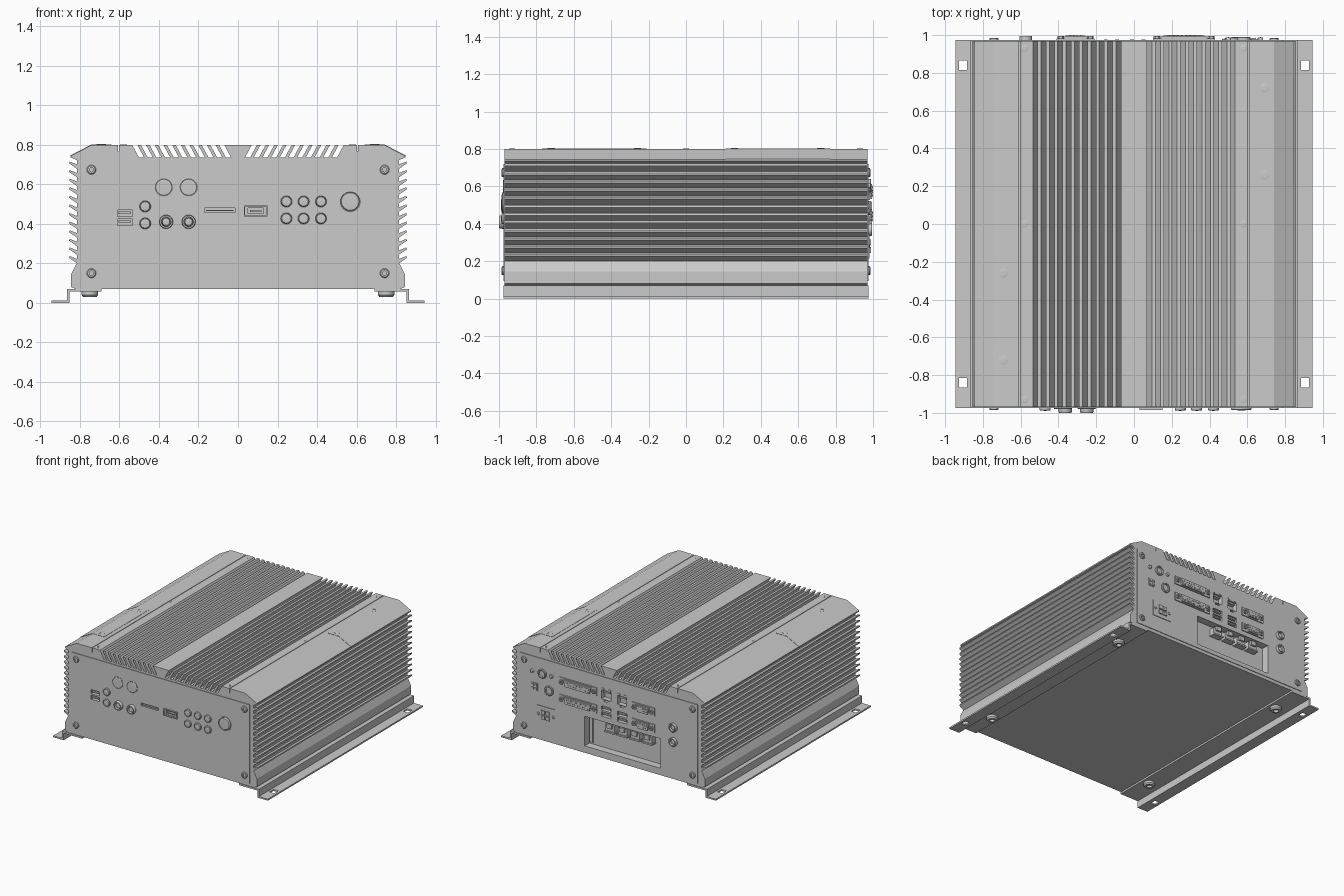
import bpy, bmesh, math
from mathutils import Matrix

if "Cube" in bpy.data.objects:
    bpy.data.objects.remove(bpy.data.objects["Cube"])

FACE = 0.975          # y distance of the front and back plates
rounds = []


def finish(name, bm):
    bmesh.ops.recalc_face_normals(bm, faces=bm.faces)
    me = bpy.data.meshes.new(name)
    bm.to_mesh(me)
    bm.free()
    ob = bpy.data.objects.new(name, me)
    bpy.context.collection.objects.link(ob)
    return ob


def add_box(bm, x0, x1, y0, y1, z0, z1):
    m = Matrix.Translation(((x0 + x1) / 2, (y0 + y1) / 2, (z0 + z1) / 2))
    m = m @ Matrix.Diagonal((x1 - x0, abs(y1 - y0), z1 - z0, 1))
    bmesh.ops.create_cube(bm, size=1, matrix=m)


def extrude(name, pts, y0, y1):
    """Extrude an xz outline along y."""
    bm = bmesh.new()
    f = bm.faces.new([bm.verts.new((x, y0, z)) for x, z in pts])
    r = bmesh.ops.extrude_face_region(bm, geom=[f])
    vs = [v for v in r['geom'] if isinstance(v, bmesh.types.BMVert)]
    bmesh.ops.translate(bm, verts=vs, vec=(0, y1 - y0, 0))
    return finish(name, bm)


def block(name, x, z, w, h, s, d0, d1):
    """Box on the front (s=-1) or back (s=1) plate, from depth d0 to d1."""
    bm = bmesh.new()
    add_box(bm, x - w / 2, x + w / 2, s * (FACE + d0), s * (FACE + d1), z - h / 2, z + h / 2)
    return finish(name, bm)


def lathe(name, prof, matrix, n=24):
    """Spin (radius, height) points around local z."""
    bm = bmesh.new()
    vs = [bm.verts.new((r, 0, h)) for r, h in prof]
    es = [bm.edges.new(p) for p in zip(vs, vs[1:])]
    bmesh.ops.spin(bm, geom=vs + es, cent=(0, 0, 0), axis=(0, 0, 1), angle=math.tau, steps=n)
    bmesh.ops.remove_doubles(bm, verts=bm.verts, dist=1e-5)
    bmesh.ops.transform(bm, matrix=matrix, verts=bm.verts)
    ob = finish(name, bm)
    rounds.append(ob)
    return ob


def on_plate(x, z, s):
    return Matrix.Translation((x, s * FACE, z)) @ Matrix.Rotation(-s * math.pi / 2, 4, 'X')


def ring(name, x, z, r, s, h=0.02, hole=0.7):
    lathe(name, [(r, -.003), (r, h * .8), (r * .92, h), (r * hole, h), (r * hole, .002), (0, .002)],
          on_plate(x, z, s))


def button(name, x, z, r, s, h=0.008):
    lathe(name, [(r, -.003), (r, h * .7), (r * .9, h), (r * .85, h * .6), (r * .8, h), (0, h * 1.2)],
          on_plate(x, z, s))


def screw(name, r, h, matrix):
    lathe(name, [(r, -.003), (r, h * .6), (r * .8, h), (r * .45, h), (r * .45, h * .3), (0, h * .3)], matrix)


# shared cutter: port openings, card bay and bracket holes
cut = bmesh.new()


def opening(x, z, w, h, s, depth):
    add_box(cut, x - w / 2, x + w / 2, s * (FACE - depth), s * (FACE + .1), z - h / 2, z + h / 2)


# finned housing: right half outline from centre outwards, then mirrored
half = []
for k in range(11):
    x = .07 + k * .044
    half += [(x, .8), (x - .035, .735), (x - .009, .735), (x + .026, .8)]
half += [(.603, .8), (.603, .765), (.608, .765), (.608, .8),
         (.74, .8), (.845, .745), (.845, .735), (.815, .722)]
for k in reversed(range(12)):
    z = .2 + k * .0435
    half += [(.815, z + .022), (.853, z + .037), (.855, z + .027), (.815, z)]
half += [(.82, .195), (.845, .145), (.845, .08), (.82, .07)]
housing = extrude('housing', half + [(-x, z) for x, z in reversed(half)], -.97, .97)
targets = [housing]

# front and back plates with corner screws
for s, side in ((-1, 'front'), (1, 'back')):
    targets.append(block(side + '_plate', 0, .4075, 1.57, .625, s, -.015, 0))
    for x in (-.742, .742):
        for z in (.15, .674):
            screw(side + '_plate_screw', .024, .011, on_plate(x, z, s))

# mounting brackets and their screws
br = [(.945, 0), (.945, .012), (.867, .012), (.867, .07), (.69, .07), (.69, .056), (.853, .056), (.853, 0)]
for s in (-1, 1):
    targets.append(extrude('mounting_bracket', [(s * x, z) for x, z in br], -.975, .975))
    for y in (-.72, .72):
        screw('bracket_screw', .042, .027,
              Matrix.Translation((s * .75, y, .056)) @ Matrix.Rotation(math.pi, 4, 'X'))
    for y in (-.84, .84):
        add_box(cut, s * .905 - .021, s * .905 + .021, y - .025, y + .025, -.05, .04)

# top screws and access lids
lid = [(.64, .78), (.64, .802), (.741, .802), (.847, .747), (.847, .736), (.82, .736), (.74, .78)]
for s in (-1, 1):
    for y in (-.93, 0, .93):
        screw('top_screw', .018, .003, Matrix.Translation((s * .58, y, .799)))
    extrude('access_lid', [(s * x, z) for x, z in lid], s * .21, s * .77)
    for y in (.26, .72):
        screw('lid_screw', .024, .003, Matrix.Translation((s * .692, s * y, .801)))


# ports
def usb_pair(x, z, w, h, s):
    for dz in (-h / 4, h / 4):
        opening(x, z + dz, w * .84, h * .36, s, .03)
        block('usb_tongue', x, z + dz + h * .04, w * .7, h * .12, s, -.031, -.002)


def lan_port(x, z, s):
    opening(x, z - .005, .08, .07, s, .04)
    opening(x, z - .05, .035, .015, s, .03)
    block('lan_contacts', x, z + .018, .06, .012, s, -.041, -.006)
    for dx in (-.03, .03):
        block('lan_light', x + dx, z + .042, .02, .012, s, -.005, .003)


def d_sub(name, x, z, w, flange, pins):
    h = .03
    block(name + '_flange', x, z, flange, .066, 1, -.003, .008)
    shape = [(-w / 2, h), (w / 2, h), (w / 2 - .014, -h), (-w / 2 + .014, -h)]
    extrude(name + '_shell', [(x + a, z + b * .9) for a, b in shape], FACE, FACE + .02)
    extrude(name + '_core', [(x + a * .9, z + b * .6) for a, b in shape], FACE, FACE + .022)
    for row, n in ((.009, pins), (-.009, pins - 1)):
        for i in range(n):
            px = x + (i - (n - 1) / 2) * w * .8 / pins
            block(name + '_pin', px, z + row, .006, .006, 1, .02, .025)
    for sx in (-1, 1):
        lathe(name + '_nut', [(.018, 0), (.018, .02), (.009, .02), (.009, .01), (0, .01)],
              on_plate(x + sx * (flange / 2 - .022), z, 1), 6)


# front ports and buttons
usb_pair(-.573, .43, .09, .09, -1)
for z in (.402, .488):
    button('audio_jack', -.47, z, .029, -1, .012)
for x in (-.376, -.25):
    button('round_cover', x, .585, .048, -1, .004)
    ring('ring_button', x + (.012 if x < -.3 else 0), .41, .035, -1, .025)
    button('ring_button_cap', x + (.012 if x < -.3 else 0), .41, .023, -1, .015)
opening(-.093, .469, .155, .022, -1, .04)
block('card_slot_tongue', -.093, .467, .14, .006, -1, -.041, -.004)
for dz in (-.024, .024):
    block('video_port_rim', .09, .465 + dz, .12, .007, -1, -.003, .01)
for dx in (-.057, .057):
    block('video_port_rim_side', .09 + dx, .465, .007, .05, -1, -.003, .01)
opening(.09, .465, .08, .028, -1, .03)
block('video_port_tongue', .09, .465, .06, .008, -1, -.031, .0)
for x in (.245, .332, .42):
    for z in (.427, .513):
        button('indicator', x, z, .029, -1, .012)
button('power_button', .568, .513, .055, -1, .01)

# back ports
ring('antenna_socket', .58, .604, .036, 1, .015)
for x in (.5, .67):
    button('small_stud', x, .604, .014, 1, .012)
ring('round_socket', .52, .484, .038, 1, .012)
block('small_terminal', .65, .483, .055, .062, 1, -.003, .004)
for dx in (-.013, .013):
    for dz in (-.014, .014):
        block('small_terminal_key', .65 + dx, .483 + dz, .018, .018, 1, 0, .01)
d_sub('digital_video', .265, .587, .24, .33, 9)
d_sub('wide_serial', .265, .45, .24, .33, 13)
for x, z in ((.02, .583), (-.12, .577)):
    lan_port(x, z, 1)
    usb_pair(x, z - .137, .1, .095, 1)
for z in (.56, .43):
    d_sub('serial', -.31, z, .115, .2, 5)
for z in (.485, .37):
    ring('antenna_hole', -.573, z, .034, 1, .02)
    button('antenna_hole_core', -.573, z, .02, 1, .008)

# power inlet
block('power_inlet', .55, .28, .17, .13, 1, -.003, .005)
for dx in (-.02, .02):
    for dz in (-.02, .02):
        block('power_contact', .55 + dx, .28 + dz, .03, .03, 1, 0, .014)
for dx in (-.065, .065):
    screw('power_inlet_screw', .012, .008, on_plate(.55 + dx, .28, 1))

# expansion card bay with a row of terminals
opening(-.125, .245, .67, .235, 1, .06)
for x in (.0, -.11, -.22, -.33):
    block('bay_terminal', x, .315, .08, .055, 1, -.062, -.02)
    block('bay_terminal_tab', x, .335, .045, .035, 1, -.03, -.005)
    block('bay_terminal_foot', x, .285, .09, .012, 1, -.062, -.01)
block('bay_screw_strip', .185, .245, .025, .2, 1, -.062, -.045)

# cut all openings, then drop the cutter
cutter = finish('opening_cutter', cut)
cutter.hide_render = True
for ob in targets:
    mod = ob.modifiers.new('openings', 'BOOLEAN')
    mod.operation, mod.solver, mod.object = 'DIFFERENCE', 'EXACT', cutter
    bpy.context.view_layer.objects.active = ob
    bpy.ops.object.modifier_apply(modifier=mod.name)
bpy.data.objects.remove(cutter)

# smooth the turned parts
bpy.ops.object.select_all(action='DESELECT')
for ob in rounds:
    ob.select_set(True)
bpy.context.view_layer.objects.active = rounds[0]
bpy.ops.object.shade_smooth_by_angle(angle=math.radians(30))
